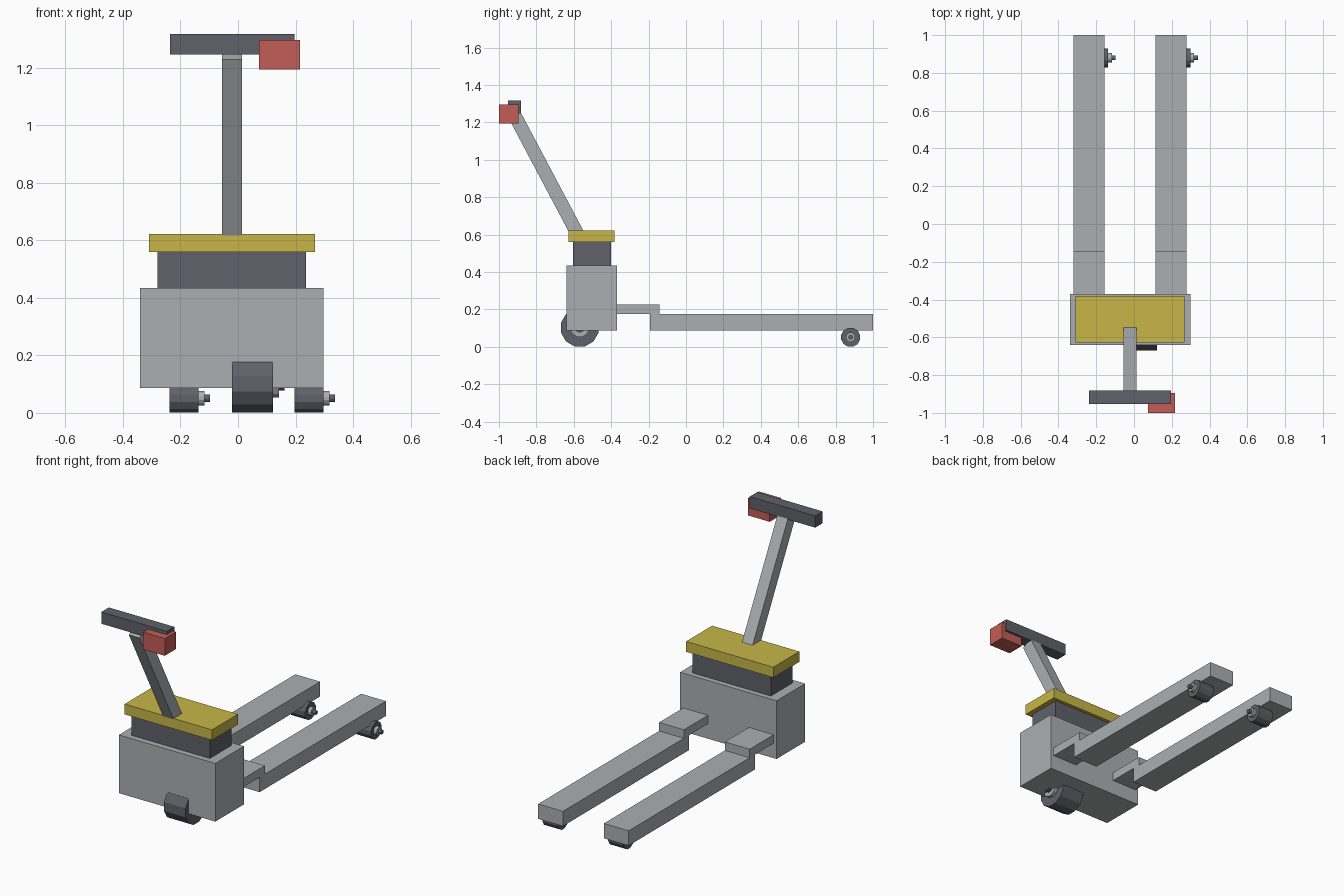
import bpy
import math
from mathutils import Vector, Matrix

if "Cube" in bpy.data.objects:
    bpy.data.objects.remove(bpy.data.objects["Cube"])


def material(name, rgb):
    m = bpy.data.materials.new(name)
    m.diffuse_color = (*rgb, 1.0)
    m.use_nodes = True
    m.node_tree.nodes["Principled BSDF"].inputs["Base Color"].default_value = m.diffuse_color
    return m


GREY = material("light grey", (0.41, 0.43, 0.44))
DARK = material("dark slate", (0.115, 0.12, 0.145))
YELLOW = material("yellow", (0.58, 0.47, 0.065))
RED = material("red", (0.55, 0.11, 0.095))


def box(name, x, y, z, mat):
    """Axis-aligned box from (min, max) pairs."""
    bpy.ops.mesh.primitive_cube_add(size=1)
    ob = bpy.context.object
    ob.name = name
    size = [b - a for a, b in (x, y, z)]
    mid = [(a + b) / 2 for a, b in (x, y, z)]
    ob.data.transform(Matrix.Translation(mid) @ Matrix.Diagonal((*size, 1)))
    ob.data.materials.append(mat)
    return ob


def disc(name, x0, x1, y, z, radius, mat, sides=12):
    """Cylinder lying along x, with a flat facet at the bottom."""
    bpy.ops.mesh.primitive_cylinder_add(vertices=sides, radius=radius, depth=x1 - x0)
    ob = bpy.context.object
    ob.name = name
    ob.data.transform(Matrix.Translation(((x0 + x1) / 2, y, z))
                      @ Matrix.Rotation(math.pi / 2, 4, 'Y')
                      @ Matrix.Rotation(math.pi / sides, 4, 'Z'))
    ob.data.materials.append(mat)


def wheel(name, x0, x1, y, radius):
    """Tyre with a stepped hub on its +x side."""
    z = radius
    disc(name + "_tyre", x0, x1, y, z, radius * 1.02, DARK)
    disc(name + "_hub", x1 - 0.01, x1 + 0.02, y, z, radius * 0.5, GREY)
    disc(name + "_axle_tip", x1 + 0.01, x1 + 0.04, y, z, radius * 0.25, DARK)


# Power unit: body, battery block and lid
box("body", (-0.34, 0.298), (-0.64, -0.37), (0.086, 0.434), GREY)
box("battery_block", (-0.28, 0.237), (-0.605, -0.402), (0.434, 0.56), DARK)
box("lid", (-0.31, 0.267), (-0.628, -0.382), (0.56, 0.622), YELLOW)

# Slanted tiller post
foot = Vector((-0.021, -0.565, 0.575))
head = Vector((-0.021, -0.92, 1.245))
axis = head - foot
post = box("tiller_post", (-0.035, 0.035), (-0.036, 0.036), (0, axis.length), GREY)
post.data.transform(Matrix.Translation(foot)
                    @ Matrix.Rotation(math.atan2(-axis.y, axis.z), 4, 'X'))

# Handlebar and control box
box("handlebar", (-0.237, 0.196), (-0.953, -0.882), (1.246, 1.316), DARK)
box("control_box", (0.073, 0.216), (-1.0, -0.895), (1.193, 1.296), RED)

# Forks with raised connectors and load wheels
for side, x in (("left", -0.321), ("right", 0.114)):
    box(side + "_fork", (x, x + 0.164), (-0.193, 1.0), (0.086, 0.175), GREY)
    box(side + "_connector", (x, x + 0.164), (-0.375, -0.143), (0.175, 0.226), GREY)
    wheel(side + "_load_wheel", x + 0.083, x + 0.184, 0.88, 0.051)

# Drive wheel under the body
wheel("drive_wheel", -0.021, 0.122, -0.568, 0.102)
